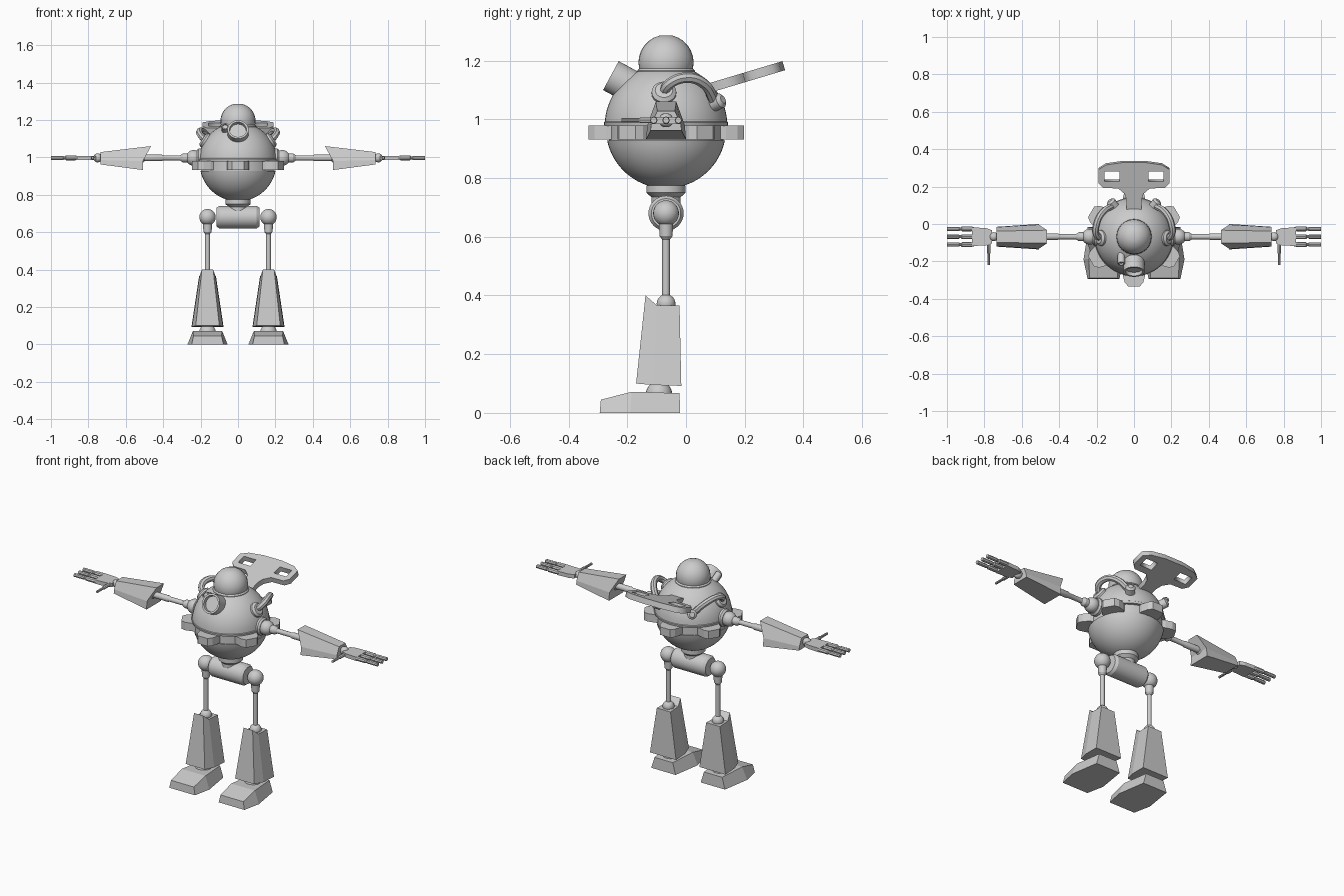
import bpy, bmesh
from math import sin, cos, pi, radians, atan, sqrt
from mathutils import Vector, Matrix

if "Cube" in bpy.data.objects:
    bpy.data.objects.remove(bpy.data.objects["Cube"])

CY = -0.068  # y of the body axis


def finish(name, bm, smooth=False):
    bmesh.ops.remove_doubles(bm, verts=bm.verts, dist=1e-5)
    bmesh.ops.recalc_face_normals(bm, faces=bm.faces)
    me = bpy.data.meshes.new(name)
    bm.to_mesh(me)
    bm.free()
    ob = bpy.data.objects.new(name, me)
    bpy.context.collection.objects.link(ob)
    if smooth:
        smooth_by_angle(ob)
    return ob


def activate(ob):
    bpy.ops.object.select_all(action='DESELECT')
    ob.select_set(True)
    bpy.context.view_layer.objects.active = ob


def smooth_by_angle(ob):
    activate(ob)
    bpy.ops.object.shade_smooth_by_angle(angle=radians(32))


def lathe(name, profile, origin=(0, 0, 0), axis=(0, 0, 1), steps=32):
    """Revolve (radius, height) points round an axis; the ends are closed."""
    pts = [(0, profile[0][1])] + list(profile) + [(0, profile[-1][1])]
    bm = bmesh.new()
    vs = [bm.verts.new((r, 0, h)) for r, h in pts]
    for a, b in zip(vs, vs[1:]):
        bm.edges.new((a, b))
    bmesh.ops.spin(bm, geom=bm.verts[:] + bm.edges[:], cent=(0, 0, 0), axis=(0, 0, 1),
                   angle=2 * pi, steps=steps)
    bmesh.ops.dissolve_degenerate(bm, edges=bm.edges, dist=1e-5)
    rot = Vector((0, 0, 1)).rotation_difference(Vector(axis)).to_matrix().to_4x4()
    bm.transform(Matrix.Translation(origin) @ rot)
    return finish(name, bm, True)


def arc(r, a0, a1, n=12, h=0):
    """Profile points of a circular arc, angles measured up from the equator."""
    return [(r * cos(radians(a0 + (a1 - a0) * i / n)),
             h + r * sin(radians(a0 + (a1 - a0) * i / n))) for i in range(n + 1)]


def ball(name, r, origin):
    return lathe(name, arc(r, -90, 90, 14)[1:-1], origin, steps=24)


def shell(name, start, end, place):
    """Faceted shell between two folded sections given as (half_width, u, v) rows."""
    bm = bmesh.new()
    rings = []
    for sec in (start, end):
        pts = [place(w, u, v) for w, u, v in sec] + [place(-w, u, v) for w, u, v in reversed(sec)]
        rings.append([bm.verts.new(p) for p in pts])
    a, b = rings
    for i in range(6):
        j = (i + 1) % 6
        bm.faces.new((a[i], a[j], b[j], b[i]))
    for r in rings:
        bm.faces.new((r[0], r[1], r[4], r[5]))
        bm.faces.new((r[1], r[2], r[3], r[4]))
    return finish(name, bm)


def prism(name, outline, z0, z1, mat=Matrix()):
    bm = bmesh.new()
    f = bm.faces.new([bm.verts.new((x, y, z0)) for x, y in outline])
    ext = bmesh.ops.extrude_face_region(bm, geom=[f])
    bmesh.ops.translate(bm, vec=(0, 0, z1 - z0),
                        verts=[g for g in ext['geom'] if isinstance(g, bmesh.types.BMVert)])
    bm.transform(mat)
    return finish(name, bm)


def to_mesh(ob):
    activate(ob)
    bpy.ops.object.convert(target='MESH')
    return bpy.context.view_layer.objects.active


def new_curve(name, dims):
    cu = bpy.data.curves.new(name, 'CURVE')
    cu.dimensions = dims
    ob = bpy.data.objects.new(name, cu)
    bpy.context.collection.objects.link(ob)
    return cu, ob


# Body: upper dome, core, lower bowl, head
axis_at = (0, CY, 0)
lathe("upper_dome", [(0.21, 0.978), (0.212, 0.99)] + arc(0.209, 4, 85, 16, 0.978), axis_at, steps=48)
lathe("body_core", [(0.195, 0.915), (0.195, 0.985)], axis_at, steps=48)
lathe("lower_bowl", arc(0.205, -85, -12, 16, 0.97), axis_at, steps=48)
lathe("head_collar", [(0.098, 1.14), (0.098, 1.166), (0.09, 1.175)], axis_at)
ball("head", 0.094, (0, CY, 1.194))

# Belt blocks, six round the waist
block = [(0.18, -0.06), (0.205, -0.06), (0.243, -0.05), (0.265, -0.032),
         (0.265, 0.032), (0.243, 0.05), (0.205, 0.06), (0.18, 0.06)]
for i in range(6):
    m = Matrix.Translation((0, CY, 0)) @ Matrix.Rotation(radians(30 + 60 * i), 4, 'Z')
    prism("belt_block", block, 0.932, 0.979, m)

# Front lens with recessed face, and side scope
look = (0, -0.88, 0.475)
lathe("lens", [(0.056, -0.13), (0.056, 0), (0.045, 0), (0.043, -0.02)], (0, -0.256, 1.149), look)
lathe("side_scope", [(0.019, -0.09), (0.019, 0), (0.013, 0), (0.013, -0.01)], (-0.068, -0.213, 1.166), look, 16)

# Back wing with two windows
slope = 0.3
half = [(0.04, 0.04), (0.04, 0.135), (0.05, 0.165), (0.085, 0.195), (0.165, 0.197), (0.19, 0.222),
        (0.19, 0.295), (0.15, 0.32), (0.06, 0.333)]
window = [(0.078, 0.232), (0.158, 0.232), (0.158, 0.286), (0.078, 0.286)]
cu, wing = new_curve("back_wing", '2D')
cu.fill_mode = 'BOTH'
cu.extrude = 0.016
for loop in (half + [(-x, y) for x, y in reversed(half)], window, [(-x, y) for x, y in window]):
    sp = cu.splines.new('POLY')
    sp.points.add(len(loop) - 1)
    for p, (x, y) in zip(sp.points, loop):
        p.co = (x, y * sqrt(1 + slope ** 2), 0, 1)
    sp.use_cyclic_u = True
wing.location.z = 1.083
wing.rotation_euler.x = atan(slope)
to_mesh(wing)

# Waist and hip barrel
lathe("waist", [(0.05, 0.68), (0.05, 0.735), (0.067, 0.75), (0.067, 0.775)], axis_at)
lathe("hip_barrel", [(0.05, -0.115), (0.06, -0.1), (0.06, 0.1), (0.05, 0.115)], (0, CY, 0.68), (1, 0, 0))

for s, side in ((1, "right"), (-1, "left")):
    # Hose over the shoulder
    cu, hose = new_curve(side + "_hose", '3D')
    cu.bevel_depth = 0.018
    cu.bevel_resolution = 2
    cu.resolution_u = 6
    cu.use_fill_caps = True
    path = [(0.16, -0.075, 1.08), (0.2, -0.06, 1.118), (0.2, 0, 1.142), (0.17, 0.06, 1.122), (0.11, 0.1, 1.055)]
    sp = cu.splines.new('BEZIER')
    sp.bezier_points.add(len(path) - 1)
    for p, (x, y, z) in zip(sp.bezier_points, path):
        p.co = (s * x, y, z)
        p.handle_left_type = p.handle_right_type = 'AUTO'
    smooth_by_angle(to_mesh(hose))
    for (x, y, z), d, r in ((path[0], (0.83, 0, 0.55), 0.042), (path[-1], (0.55, 0.76, 0.36), 0.026)):
        lathe(side + "_hose_socket", [(r, -0.02), (r, 0.025), (r - 0.012, 0.035)],
              (s * x, y, z), (s * d[0], d[1], d[2]), 20)

    # Arm: socket, ball, rod
    arm, out = (0, CY, 0.997), (s, 0, 0)
    lathe(side + "_shoulder_socket", [(0.05, 0.17), (0.05, 0.21), (0.042, 0.22)], arm, out)
    ball(side + "_shoulder_ball", 0.042, (s * 0.237, CY, 0.997))
    lathe(side + "_upper_arm", [(0.024, 0.25), (0.024, 0.295), (0.014, 0.31), (0.014, 0.4),
                                (0.018, 0.41), (0.018, 0.52)], arm, out, 20)
    ball(side + "_elbow_ball", 0.03, (s * 0.525, CY, 0.997))
    # Forearm shell, narrow on top
    shell(side + "_forearm",
          [(0.035, 1.06, 0.465), (0.064, 0.98, 0.508), (0.068, 0.932, 0.508)],
          [(0.03, 1.028, 0.735), (0.05, 0.985, 0.735), (0.053, 0.962, 0.735)],
          lambda w, z, x: (s * x, CY + w, z))
    # Hand: wrist, palm, fingers, thumb
    ball(side + "_wrist", 0.024, (s * 0.75, CY, 0.997))
    palm = [(0.76, -0.035), (0.79, -0.046), (0.865, -0.05), (0.865, 0.05), (0.79, 0.046), (0.76, 0.035)]
    prism(side + "_palm", [(s * x, CY + y) for x, y in palm], 0.985, 1.008)
    for dy in (-0.042, 0, 0.042):
        lathe(side + "_finger", [(0.009, 0.855), (0.013, 0.87), (0.013, 0.92), (0.008, 0.925),
                                 (0.008, 0.932), (0.011, 0.935), (0.011, 1.0)],
              (0, CY + dy, 0.997), out, 8)
    lathe(side + "_thumb", [(0.01, 0), (0.01, 0.055), (0.007, 0.06), (0.007, 0.12)],
          (s * 0.777, -0.1, 0.997), (0, -1, 0), 8)

    # Leg: hip ball, rod, knee, ankle
    X = s * 0.163
    ball(side + "_hip_ball", 0.044, (X, CY, 0.68))
    lathe(side + "_thigh", [(0.013, 0.36), (0.013, 0.59), (0.022, 0.602), (0.025, 0.655)], (X, CY, 0), steps=20)
    ball(side + "_knee_ball", 0.032, (X, CY, 0.372))
    ball(side + "_ankle_ball", 0.045, (X, -0.092, 0.063))
    # Shin shell, narrow at the front
    place = lambda w, y, z: (X + w, y, z)
    shell(side + "_shin",
          [(0.03, -0.138, 0.4), (0.042, -0.1, 0.367), (0.045, -0.022, 0.365)],
          [(0.063, -0.17, 0.1), (0.083, -0.11, 0.095), (0.086, -0.016, 0.092)], place)
    # Wedge foot
    shell(side + "_foot",
          [(0.075, -0.29, 0.045), (0.078, -0.185, 0.072), (0.06, -0.022, 0.067)],
          [(0.085, -0.294, 0), (0.107, -0.19, 0), (0.08, -0.02, 0)], place)
